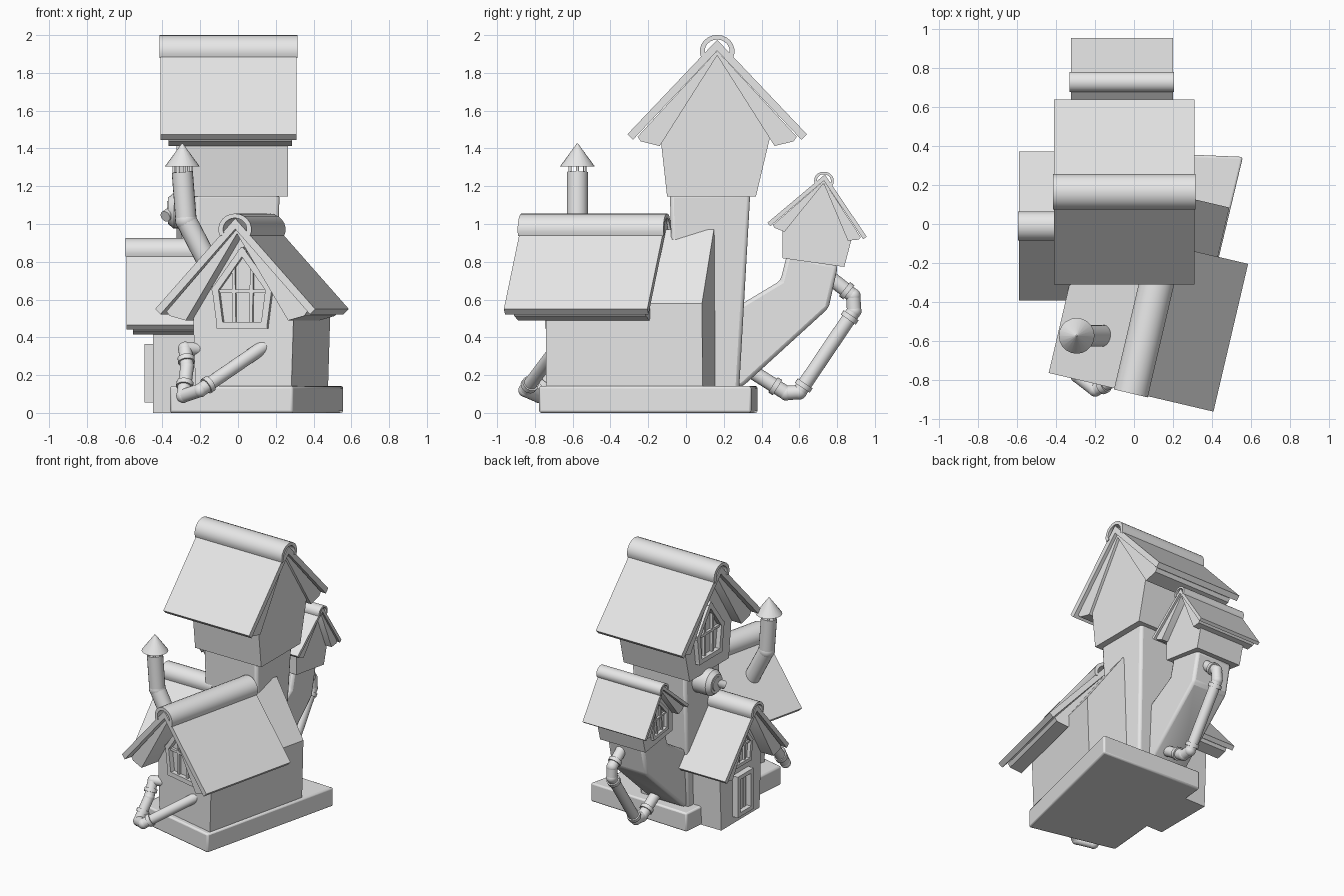
import bpy, bmesh, math
from mathutils import Matrix, Vector

if "Cube" in bpy.data.objects:
    bpy.data.objects.remove(bpy.data.objects["Cube"])

GREY = (0.8, 0.8, 0.8, 1)
mat = bpy.data.materials.new("plain_grey")
mat.use_nodes = True
mat.diffuse_color = GREY
mat.node_tree.nodes["Principled BSDF"].inputs["Base Color"].default_value = GREY


def finish(name, bm, bevel=0):
    bmesh.ops.recalc_face_normals(bm, faces=bm.faces)
    me = bpy.data.meshes.new(name)
    bm.to_mesh(me)
    bm.free()
    me.materials.append(mat)
    me.polygons.foreach_set("use_smooth", [True] * len(me.polygons))
    me.set_sharp_from_angle(angle=math.radians(35))
    ob = bpy.data.objects.new(name, me)
    bpy.context.scene.collection.objects.link(ob)
    if bevel:
        mod = ob.modifiers.new("soft_edges", "BEVEL")
        mod.width, mod.segments = bevel, 2
    return ob


def add_loft(bm, bottom, top):
    """Closed solid between two matching loops of points."""
    a = [bm.verts.new(p) for p in bottom]
    b = [bm.verts.new(p) for p in top]
    bm.faces.new(a)
    bm.faces.new(b)
    for i in range(len(a)):
        j = (i + 1) % len(a)
        bm.faces.new((a[i], a[j], b[j], b[i]))


def add_prism(bm, m, profile, v0, v1):
    """Profile (across, height) pushed along the ridge direction of frame m."""
    add_loft(bm, *[[m @ Vector((u, v, z)) for u, z in profile] for v in (v0, v1)])


def prism(name, m, profile, v0, v1, bevel=0):
    bm = bmesh.new()
    add_prism(bm, m, profile, v0, v1)
    return finish(name, bm, bevel)


def add_rod(bm, a, b, r, r2=None):
    a, b = Vector(a), Vector(b)
    turn = (b - a).to_track_quat("Z", "Y").to_matrix().to_4x4()
    bmesh.ops.create_cone(bm, cap_ends=True, segments=20, radius1=r,
                          radius2=r if r2 is None else r2, depth=(b - a).length,
                          matrix=Matrix.Translation((a + b) / 2) @ turn)


def pipe(name, points, r, collars=()):
    """Straight runs with ball joints, and collars at (run, fraction)."""
    bm = bmesh.new()
    pts = [Vector(p) for p in points]
    for a, b in zip(pts, pts[1:]):
        add_rod(bm, a, b, r)
    for p in pts[1:-1]:
        bmesh.ops.create_uvsphere(bm, u_segments=20, v_segments=12, radius=r * 1.04,
                                  matrix=Matrix.Translation(p))
    for run, f in collars:
        a, b = pts[run], pts[run + 1]
        d = (b - a).normalized() * 0.014
        c = a.lerp(b, f)
        add_rod(bm, c - d, c + d, r * 1.25)
    return finish(name, bm)


def roof(name, m, half, zr, ze, length, cap):
    """Two slabs, tapered boards beneath them and a rounded ridge cap."""
    t = cap * 0.45
    bm = bmesh.new()
    for s in (-1, 1):
        slab = [(0, zr), (half, ze), (half - t * 0.7, ze - t * 0.7), (0, zr - t * 1.4)]
        board = [(0, zr - t * 1.4), (half - t * 1.3, ze - t * 0.3),
                 (half - t * 1.7, ze - t * 0.9), (half * 0.64, ze - t * 1.5),
                 (0, zr - t * 2)]
        add_prism(bm, m, [(s * u, z) for u, z in slab], 0, length)
        add_prism(bm, m, [(s * u, z) for u, z in board], t, length - t * 0.6)
    finish(name + "_roof", bm)
    angles = [math.radians(-25 + 230 * i / 14) for i in range(15)]
    ring = [(k * cap * math.cos(a), zr - cap * 0.65 + k * cap * 0.93 * math.sin(a))
            for k, order in ((1, 1), (0.72, -1)) for a in angles[::order]]
    prism(name + "_ridge_cap", m, ring, -0.006, length + 0.006)


def add_beam(bm, m, p, q, w, v, depth):
    p, q = Vector(p), Vector(q)
    d = (q - p).normalized() * w / 2
    n = Vector((-d.y, d.x))
    add_prism(bm, m, [p - d + n, q + d + n, q + d - n, p - d - n], v - depth, v + 0.01)


def window(name, m, v, z, k):
    """Pointed frame with glazing bars, bottom at z, scaled by k."""
    bm = bmesh.new()
    corners = [(-0.12, 0), (0.12, 0), (0.145, 0.19), (0, 0.39), (-0.145, 0.19)]
    pts = [(u * k, z + h * k) for u, h in corners]
    for a, b in zip(pts, pts[1:] + pts[:1]):
        add_beam(bm, m, a, b, 0.034 * k, v, 0.035 * k)
    bars = [((-0.045, 0), (-0.05, 0.31)), ((0.045, 0), (0.05, 0.31)),
            ((-0.145, 0.18), (0.145, 0.18))]
    for a, b in bars:
        add_beam(bm, m, (a[0] * k, z + a[1] * k), (b[0] * k, z + b[1] * k),
                 0.018 * k, v, 0.02 * k)
    finish(name, bm)


def frame(x, y, z, turn, tilt=0):
    return (Matrix.Translation((x, y, z)) @ Matrix.Rotation(math.radians(tilt), 4, "X")
            @ Matrix.Rotation(math.radians(turn), 4, "Z"))


# Base slab
corners = [(-0.36, -0.63), (0.29, -0.78), (0.56, 0.345), (-0.27, 0.38)]
bm = bmesh.new()
add_loft(bm, [(x, y, 0) for x, y in corners], [(x, y, 0.142) for x, y in corners])
finish("base_slab", bm, 0.012)

# Front house
front = frame(-0.015, -0.865, 0, -13.2)
prism("front_house_walls", front, [(-0.26, 0.1), (0.26, 0.1), (0.275, 0.58), (0, 0.97),
                                   (-0.275, 0.58)], 0.19, 1.04)
roof("front_house", front, 0.435, 1.03, 0.55, 0.78, 0.09)
window("front_house_window", front, 0.19, 0.465, 1)

# Tower shaft and tower head
bm = bmesh.new()
add_loft(bm, [(x, y, 0.1) for x, y in ((-0.22, -0.06), (0.19, -0.06), (0.19, 0.28), (-0.22, 0.28))],
         [(x, y, 1.16) for x, y in ((-0.23, -0.085), (0.22, -0.085), (0.22, 0.34), (-0.23, 0.34))])
finish("tower_shaft", bm, 0.02)
tower = frame(-0.41, 0.165, 0, -90)
prism("tower_head", tower, [(-0.205, 1.145), (0.265, 1.145), (0.3, 1.46), (0, 1.9),
                            (-0.28, 1.46)], 0.12, 0.675)
roof("tower", tower, 0.475, 1.975, 1.475, 0.72, 0.092)
window("tower_window", tower, 0.12, 1.27, 1)

# Left cottage with its door
left = frame(-0.59, -0.01, 0, -90)
prism("left_cottage_walls", left, [(-0.23, 0), (0.23, 0), (0.25, 0.5), (0, 0.83),
                                   (-0.25, 0.5)], 0.14, 0.5)
roof("left_cottage", left, 0.382, 0.905, 0.465, 0.42, 0.075)
window("left_cottage_window", left, 0.14, 0.43, 0.72)
bm = bmesh.new()
for a, b in (((-0.08, 0.07), (-0.08, 0.35)), ((0.08, 0.07), (0.08, 0.35)),
             ((-0.08, 0.35), (0.08, 0.35)), ((-0.08, 0.07), (0.08, 0.07))):
    add_beam(bm, left, a, b, 0.03, 0.14, 0.045)
for u in (-0.035, 0, 0.035):
    add_beam(bm, left, (u, 0.08), (u, 0.34), 0.03, 0.14, 0.012)
finish("door", bm)

# Tilted rear turret on its bent neck
turret = frame(-0.325, 0.735, 1.262, -90, -8)
prism("turret_head", turret, [(-0.17, -0.47), (0.16, -0.47), (0.185, -0.3), (0, -0.05),
                              (-0.19, -0.3)], 0.08, 0.46)
roof("turret", turret, 0.265, 0, -0.295, 0.525, 0.052)
window("turret_window", turret, 0.08, -0.4, 0.66)
side = frame(-0.2, 0, 0, -90)
prism("turret_neck", side, [(-y, z) for y, z in
      ((0.2, 0.12), (0.3, 0.14), (0.755, 0.555), (0.805, 0.78), (0.535, 0.84),
       (0.5, 0.7), (0.3, 0.58), (0.2, 0.53))], 0, 0.3, 0.02)

# Chimney with cone cap on posts
pipe("chimney", [(-0.14, -0.575, 0.76), (-0.275, -0.575, 1.02), (-0.295, -0.575, 1.275)],
     0.056)
bm = bmesh.new()
add_rod(bm, (-0.295, -0.575, 1.305), (-0.295, -0.575, 1.425), 0.092, 0.004)
for i in range(6):
    a = i * math.pi / 3
    x, y = -0.295 + 0.045 * math.cos(a), -0.575 + 0.045 * math.sin(a)
    add_rod(bm, (x, y, 1.265), (x, y, 1.31), 0.008)
finish("chimney_cap", bm)

# Drain pipes
pipe("front_pipe", [(0.15, -0.67, 0.36), (-0.2, -0.85, 0.12), (-0.29, -0.78, 0.09),
                    (-0.27, -0.68, 0.24), (-0.28, -0.62, 0.34), (-0.18, -0.58, 0.34)],
     0.036, [(0, 0.88), (2, 0.4), (3, 0.4)])
pipe("rear_pipe", [(0, 0.3, 0.25), (0, 0.53, 0.105), (0, 0.6, 0.11), (0, 0.89, 0.54),
                   (0, 0.885, 0.62), (0, 0.77, 0.71)],
     0.038, [(0, 0.75), (2, 0.08), (2, 0.92), (4, 0.3)])

# Round porthole on the tower's side, with a short spout
bm = bmesh.new()
for x0, x1, r0, r1 in ((-0.2, -0.34, 0.095, 0.095), (-0.34, -0.37, 0.095, 0.07),
                       (-0.36, -0.375, 0.055, 0.05)):
    add_rod(bm, (x0, 0.16, 1.07), (x1, 0.16, 1.07), r0, r1)
add_rod(bm, (-0.33, 0.16, 1.08), (-0.385, 0.09, 1.04), 0.03)
finish("porthole", bm)
